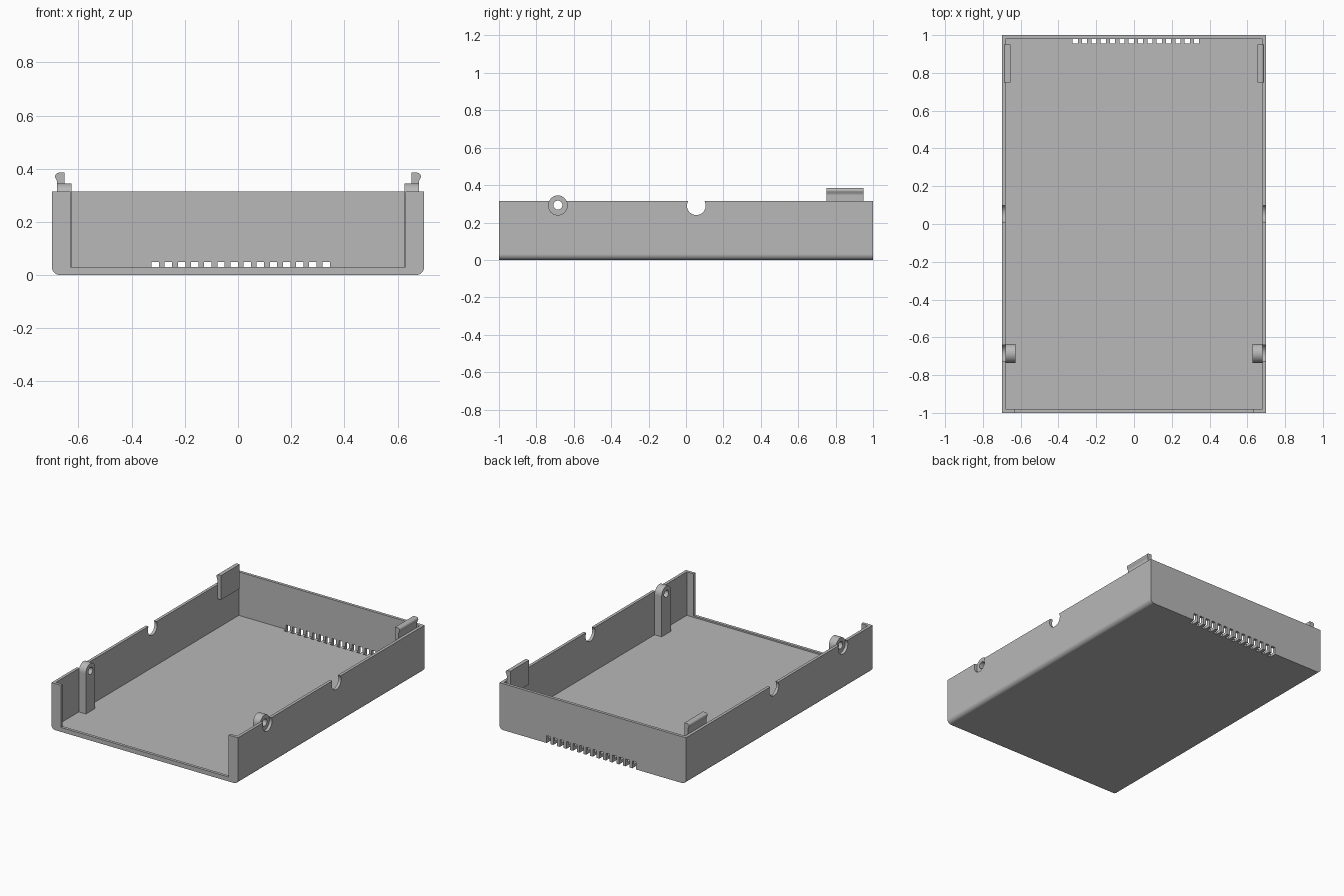
import bpy
import bmesh
from math import sin, cos, pi

if "Cube" in bpy.data.objects:
    bpy.data.objects.remove(bpy.data.objects["Cube"], do_unlink=True)

grey = bpy.data.materials.new("plain grey")
grey.use_nodes = True
colour = (0.48, 0.48, 0.48, 1)
grey.diffuse_color = colour
grey.node_tree.nodes["Principled BSDF"].inputs["Base Color"].default_value = colour

WIDTH, LENGTH, HEIGHT = 0.70, 1.0, 0.315   # half width, half length, full height
WALL, LIP = 0.02, 0.03
ROUND = 0.03
PORT_Z, PORT_R = 0.29, 0.05
PILLAR_Y, NOTCH_Y = -0.685, 0.055


def make(name, bm):
    bmesh.ops.recalc_face_normals(bm, faces=bm.faces[:])
    mesh = bpy.data.meshes.new(name)
    bm.to_mesh(mesh)
    bm.free()
    obj = bpy.data.objects.new(name, mesh)
    bpy.context.collection.objects.link(obj)
    mesh.materials.append(grey)
    return obj


def arc(cx, cz, r, start, end, steps):
    turn = [start + (end - start) * i / steps for i in range(steps + 1)]
    return [(cx + r * cos(a), cz + r * sin(a)) for a in turn]


def prism(name, profile, axis, low, high):
    """Extrude a 2D profile (other axis, z) along the x or y axis."""
    bm = bmesh.new()
    place = (lambda p, d: (d, *p)) if axis == "x" else (lambda p, d: (p[0], d, p[1]))
    face = bm.faces.new([bm.verts.new(place(p, low)) for p in profile])
    new = bmesh.ops.extrude_face_region(bm, geom=[face])["geom"]
    shift = (high - low, 0, 0) if axis == "x" else (0, high - low, 0)
    bmesh.ops.translate(bm, vec=shift, verts=[v for v in new if isinstance(v, bmesh.types.BMVert)])
    return make(name, bm)


def boxes(name, bounds):
    bm = bmesh.new()
    for low, high in bounds:
        verts = bmesh.ops.create_cube(bm, size=1)["verts"]
        for v in verts:
            v.co = [(a + b) / 2 + c * (b - a) for a, b, c in zip(low, high, v.co)]
    return make(name, bm)


def cut(obj, cutter):
    cutter.hide_render = True
    mod = obj.modifiers.new("cut", "BOOLEAN")
    mod.operation = "DIFFERENCE"
    mod.solver = "EXACT"
    mod.object = cutter
    bpy.context.view_layer.objects.active = obj
    bpy.ops.object.modifier_apply(modifier=mod.name)
    bpy.data.objects.remove(cutter, do_unlink=True)


def smooth_curves(obj):
    # curved faces are smooth, axis-aligned faces stay flat
    for p in obj.data.polygons:
        p.use_smooth = max(abs(c) for c in p.normal) < 0.999


# Tray shell with rounded long bottom edges
inset = WIDTH - ROUND
outline = arc(-inset, ROUND, ROUND, pi, 1.5 * pi, 10) + arc(inset, ROUND, ROUND, 1.5 * pi, 2 * pi, 10)
outline += [(WIDTH, HEIGHT), (-WIDTH, HEIGHT)]
tray = prism("tray", outline, "y", -LENGTH, LENGTH)
inner, end = WIDTH - WALL, LENGTH - WALL
cut(tray, boxes("cavity", [((-inner, -end, WALL), (inner, end, 1))]))

# Open front with a low lip and narrow corner flanges
cut(tray, boxes("front_opening", [((-0.63, -1.1, LIP), (0.63, -0.95, 1))]))

# Row of vents through the floor and the foot of the back wall
starts = [-0.325 + 0.0494 * i for i in range(14)]
cut(tray, boxes("vents", [((x, 0.955, -0.1), (x + 0.028, 1.1, 0.05)) for x in starts]))

# Round notches in the side walls
for y in (PILLAR_Y, NOTCH_Y):
    cut(tray, prism("notch", arc(y, PORT_Z, PORT_R, 0, 2 * pi, 40)[:-1], "x", -1, 1))
smooth_curves(tray)

for side, s in (("left", 1), ("right", -1)):
    # Pillar with rounded top and screw hole
    shape = [(PILLAR_Y - PORT_R, WALL), (PILLAR_Y + PORT_R, WALL)]
    shape += arc(PILLAR_Y, PORT_Z + 0.005, PORT_R, 0, pi, 20)
    pillar = prism(side + "_pillar", shape, "x", s * 0.627, s * inner)
    hole = arc(PILLAR_Y, PORT_Z + 0.003, 0.024, 0, 2 * pi, 32)[:-1]
    cut(pillar, prism("screw_hole", hole, "x", -1, 1))
    smooth_curves(pillar)

    # Snap clip with an outward rounded nub
    clip = [(0.653, 0.22), (inner, 0.22), (inner, 0.35)]
    clip += arc(0.674, 0.371, 0.014, -pi / 4, pi / 2, 8) + [(0.653, 0.385)]
    hook = prism(side + "_clip", [(s * x, z) for x, z in clip], "y", 0.75, 0.95)
    smooth_curves(hook)
